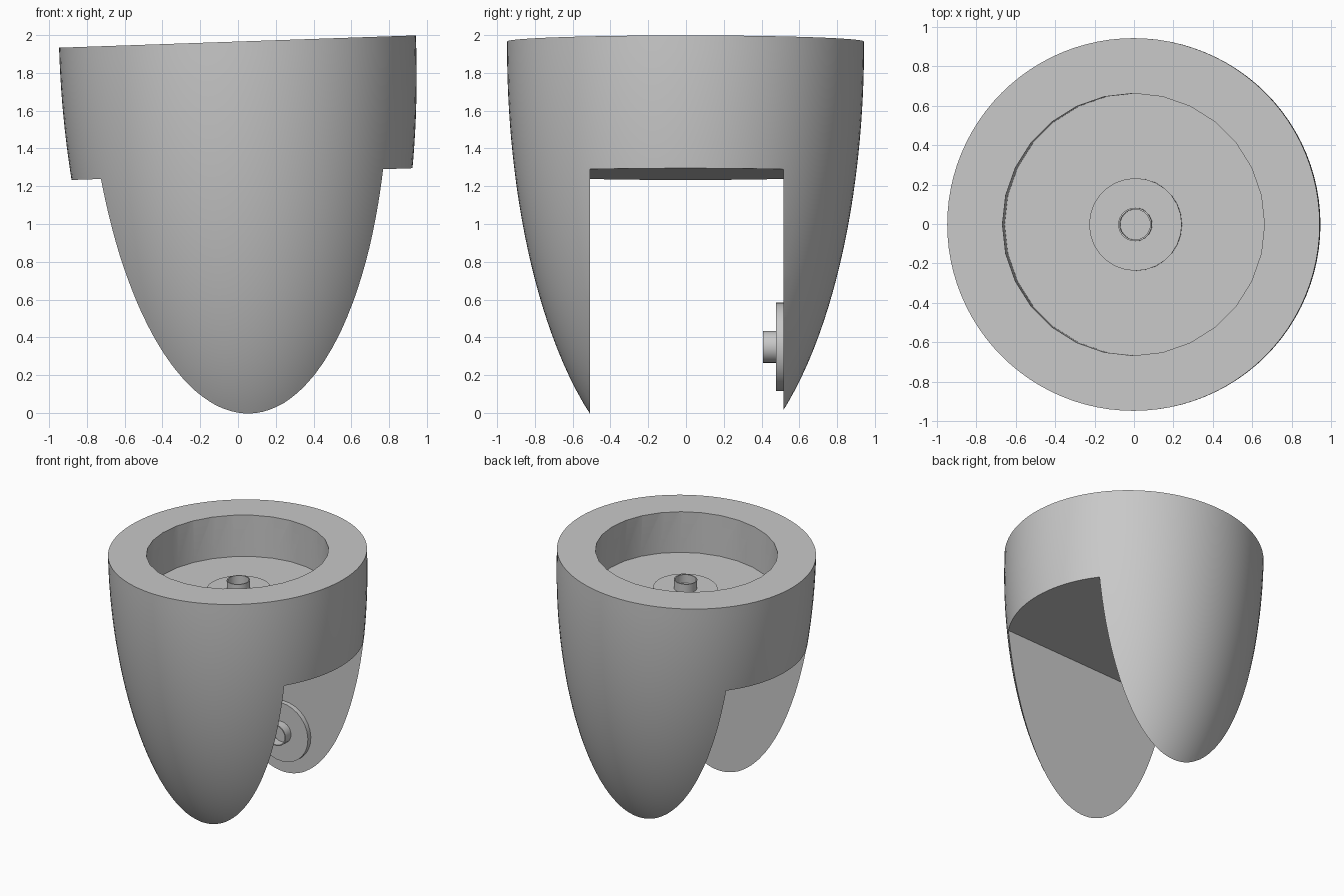
import bpy, bmesh, math
from mathutils import Matrix

if "Cube" in bpy.data.objects:
    bpy.data.objects.remove(bpy.data.objects["Cube"], do_unlink=True)

# One plain grey for everything
grey = bpy.data.materials.new("light_grey")
grey.use_nodes = True
colour = (0.58, 0.58, 0.58, 1)
grey.diffuse_color = colour
shader = next(n for n in grey.node_tree.nodes if n.type == "BSDF_PRINCIPLED")
shader.inputs["Base Color"].default_value = colour

# Whole model leans slightly to its right
TILT = Matrix.Translation((0.065, -0.0025, 0)) @ Matrix.Rotation(-0.0345, 4, "Y")
RADIUS, TOP, WAIST, STRETCH = 0.945, 1.967, 1.946, 2.31
POCKET_FLOOR = TOP - 0.33


def add_object(name, bm, matrix):
    bmesh.ops.recalc_face_normals(bm, faces=bm.faces)
    mesh = bpy.data.meshes.new(name)
    bm.to_mesh(mesh)
    bm.free()
    mesh.materials.append(grey)
    obj = bpy.data.objects.new(name, mesh)
    bpy.context.collection.objects.link(obj)
    obj.matrix_world = matrix
    return obj


def lathe(name, profile, sides, matrix):
    """Spin (radius, height) points around the local z axis."""
    bm = bmesh.new()
    verts = [bm.verts.new((r, 0, z)) for r, z in profile]
    edges = [bm.edges.new(pair) for pair in zip(verts, verts[1:])]
    bmesh.ops.spin(bm, geom=verts + edges, cent=(0, 0, 0), axis=(0, 0, 1),
                   angle=math.tau, steps=sides)
    bmesh.ops.remove_doubles(bm, verts=bm.verts, dist=0.0001)
    return add_object(name, bm, matrix)


def activate(obj):
    bpy.ops.object.select_all(action="DESELECT")
    obj.select_set(True)
    bpy.context.view_layer.objects.active = obj


def cut(obj, cutter):
    cutter.hide_render = True
    mod = obj.modifiers.new("cut", "BOOLEAN")
    mod.operation = "DIFFERENCE"
    mod.solver = "EXACT"
    mod.object = cutter
    activate(obj)
    bpy.ops.object.modifier_apply(modifier=mod.name)
    bpy.data.objects.remove(cutter, do_unlink=True)


def smooth(obj):
    activate(obj)
    bpy.ops.object.shade_smooth_by_angle(angle=math.radians(30))


# Bullet shaped body
STEPS, LOW = 28, -0.1
heights = [LOW + (TOP - LOW) * i / STEPS for i in range(STEPS + 1)]
shell = [(RADIUS * math.sqrt(1 - ((WAIST - z) / STRETCH) ** 2), z) for z in heights]
body = lathe("body", [(0, LOW)] + shell + [(0, TOP)], 96, TILT)

# Round pocket in the top
pocket = lathe("pocket_cutter", [(0, POCKET_FLOOR), (0.665, POCKET_FLOOR),
                                 (0.665, TOP + 0.2), (0, TOP + 0.2)], 28, TILT)
cut(body, pocket)

# Slot across the body, leaving two legs
slot_front, slot_back, slot_top, slot_low = -0.5065, 0.5175, 1.265, -0.5
bm = bmesh.new()
bmesh.ops.create_cube(bm, size=1, matrix=Matrix.Translation(
    (0, (slot_front + slot_back) / 2, (slot_top + slot_low) / 2))
    @ Matrix.Diagonal((3, slot_back - slot_front, slot_top - slot_low, 1)))
cut(body, add_object("slot_cutter", bm, TILT))
smooth(body)

# Flanged hollow spindles: pocket floor, and inner face of the back leg
spindle = [(0, -0.005), (0.235, -0.005), (0.235, 0.038), (0.085, 0.038),
           (0.085, 0.108), (0.077, 0.108), (0.077, 0.04), (0, 0.04)]
places = {
    "pocket_spindle": Matrix.Translation((0, 0, POCKET_FLOOR)),
    "leg_spindle": Matrix.Translation((0, slot_back, 0.35)) @ Matrix.Rotation(math.pi / 2, 4, "X"),
}
for name, place in places.items():
    smooth(lathe(name, spindle, 28, TILT @ place))
